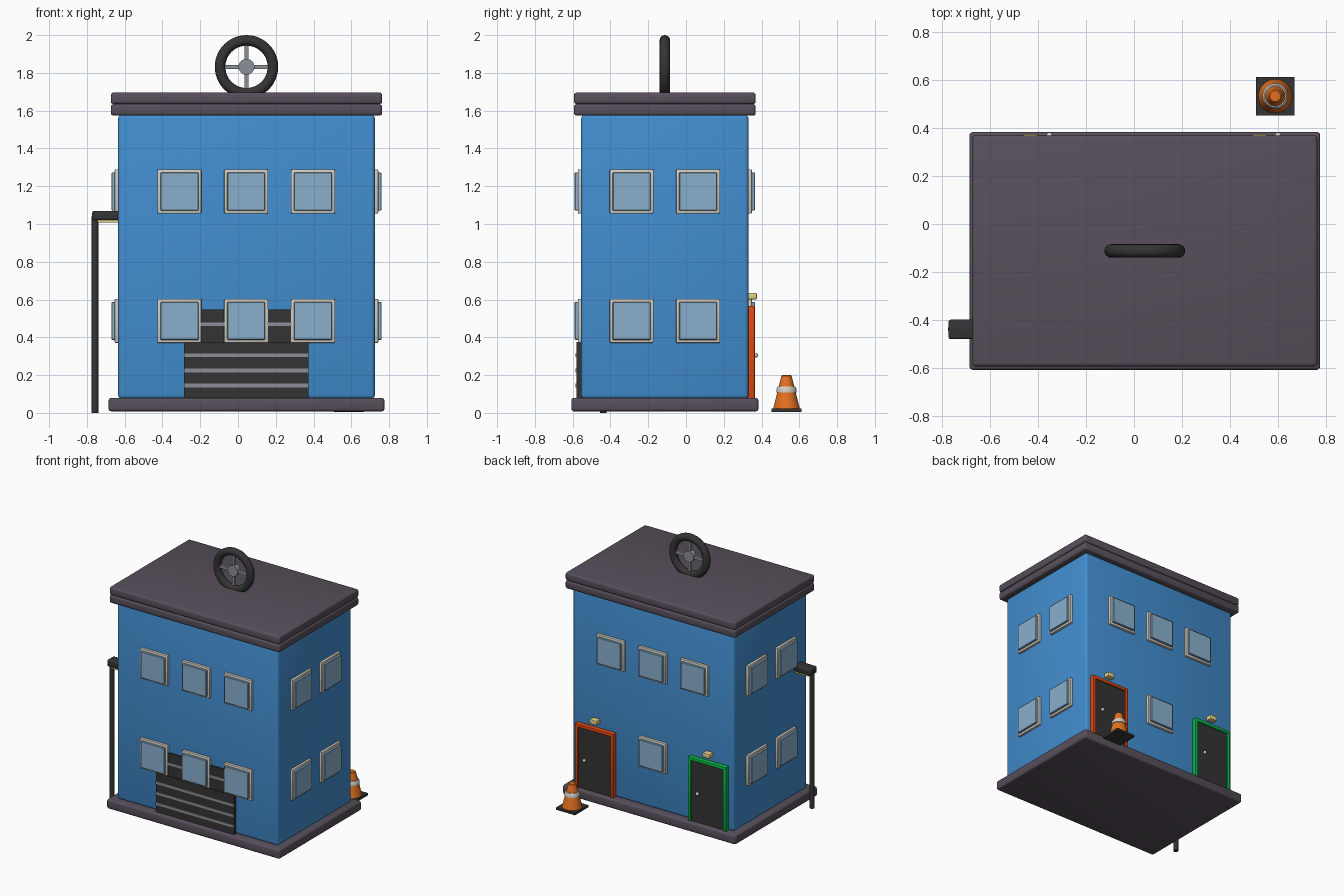
import bpy, bmesh, math
from mathutils import Vector, Matrix

if "Cube" in bpy.data.objects:
    bpy.data.objects.remove(bpy.data.objects["Cube"])


def material(name, r, g, b):
    m = bpy.data.materials.new(name)
    lin = [(c / 255 / 12.92) if c < 11 else ((c / 255 + 0.055) / 1.055) ** 2.4 for c in (r, g, b)]
    m.diffuse_color = (*lin, 1)
    m.use_nodes = True
    m.node_tree.nodes["Principled BSDF"].inputs["Base Color"].default_value = m.diffuse_color
    return m


BLUE = material("wall blue", 66, 142, 208)
SLATE = material("slate purple", 88, 79, 91)
CREAM = material("trim cream", 208, 204, 194)
GLASS = material("window glass", 138, 176, 206)
CHAR = material("charcoal", 52, 52, 52)
STEEL = material("steel grey", 140, 143, 152)
RED = material("door red", 222, 72, 18)
GREEN = material("door green", 10, 178, 72)
YELLOW = material("lamp yellow", 226, 208, 135)
ORANGE = material("cone orange", 228, 112, 32)

CX, CY = 0.045, -0.112           # building centre
HX, HY = 0.68, 0.443             # half size of the walls


def finish(name, bm, mat, matrix=None, smooth=True):
    me = bpy.data.meshes.new(name)
    bm.to_mesh(me)
    bm.free()
    if matrix:
        me.transform(matrix)
    me.materials.append(mat)
    ob = bpy.data.objects.new(name, me)
    bpy.context.collection.objects.link(ob)
    if smooth:
        bpy.ops.object.select_all(action='DESELECT')
        ob.select_set(True)
        bpy.context.view_layer.objects.active = ob
        bpy.ops.object.shade_smooth_by_angle(angle=math.radians(35))
    return ob


def box(name, lo, hi, mat, bevel=0.0, matrix=None, segments=3):
    lo, hi = Vector(lo), Vector(hi)
    bm = bmesh.new()
    bmesh.ops.create_cube(bm, size=1)
    for v in bm.verts:
        v.co = (lo + hi) / 2 + Vector(a * b for a, b in zip(v.co, hi - lo))
    if bevel:
        bmesh.ops.bevel(bm, geom=bm.edges[:], offset=bevel, segments=segments,
                        profile=0.5, affect='EDGES')
    return finish(name, bm, mat, matrix, bool(bevel))


def lathe(name, profile, mat, matrix=None, steps=32):
    """Spin (radius, height) points around z; a closed profile makes a ring."""
    bm = bmesh.new()
    vs = [bm.verts.new((r, 0, z)) for r, z in profile]
    es = [bm.edges.new(p) for p in zip(vs, vs[1:])]
    bmesh.ops.spin(bm, geom=vs + es, axis=(0, 0, 1), cent=(0, 0, 0),
                   angle=math.tau, steps=steps, use_duplicate=False)
    bmesh.ops.remove_doubles(bm, verts=bm.verts[:], dist=1e-5)
    bmesh.ops.recalc_face_normals(bm, faces=bm.faces[:])
    return finish(name, bm, mat, matrix)


def wall_frame(side, along, z):
    """Local x runs along the wall, local -y points out of the wall."""
    turn, origin = {"front": (0, (along, CY - HY, z)),
                    "right": (90, (CX + HX, along, z)),
                    "back": (180, (along, CY + HY, z)),
                    "left": (-90, (CX - HX, along, z))}[side]
    return Matrix.Translation(origin) @ Matrix.Rotation(math.radians(turn), 4, 'Z')


# Building: plinth, walls, two roof slabs
def slab(name, hx, hy, z0, z1, mat, bevel):
    box(name, (CX - hx, CY - hy, z0), (CX + hx, CY + hy, z1), mat, bevel)


slab("plinth", 0.73, 0.495, 0.008, 0.08, SLATE, 0.014)
slab("walls", HX, HY, 0.075, 1.578, BLUE, 0.02)
slab("lower_roof_slab", 0.718, 0.481, 1.574, 1.635, SLATE, 0.014)
slab("upper_roof_slab", 0.718, 0.481, 1.635, 1.696, SLATE, 0.014)


# Windows: raised frame with a thicker glass block
def window(side, along, z):
    m = wall_frame(side, along, z)
    box("window_frame", (-0.117, -0.018, -0.117), (0.117, 0.01, 0.117), CREAM, 0.006, m, 2)
    box("window_glass", (-0.1, -0.034, -0.1), (0.1, 0.01, 0.1), GLASS, 0.003, m, 1)


for z in (1.172, 0.487):
    for x in (-0.31, 0.043, 0.397):
        window("front", x, z)
        if z > 1 or x == 0.043:
            window("back", x, z)
    for y in (-0.288, 0.064):
        window("left", y, z)
        window("right", y, z)

# Rolling shutter: wide lower part, narrow upper part, slat bars
YF = CY - HY
box("shutter_lower", (-0.287, YF - 0.024, 0.08), (0.373, YF + 0.01, 0.376), CHAR)
box("shutter_upper", (-0.207, YF - 0.012, 0.37), (0.298, YF + 0.01, 0.547), CHAR)
for z in (0.145, 0.225, 0.305):
    box("shutter_bar", (-0.287, YF - 0.031, z - 0.01), (0.373, YF - 0.02, z + 0.01), STEEL)
box("shutter_bar_upper", (-0.207, YF - 0.017, 0.459), (0.298, YF - 0.01, 0.479), STEEL)


# Back doors: coloured frame, dark panel, knob and lamp above
def door(x, mat):
    m = wall_frame("back", x, 0)
    for s in (-1, 1):
        a, b = sorted((s * 0.162, s * 0.136))
        box("door_jamb", (a, -0.034, 0.075), (b, 0.01, 0.567), mat, 0.006, m, 2)
    box("door_lintel", (-0.162, -0.034, 0.541), (0.162, 0.01, 0.567), mat, 0.006, m, 2)
    box("door_panel", (-0.14, -0.022, 0.075), (0.14, 0.01, 0.545), CHAR, 0, m)
    bm = bmesh.new()
    bmesh.ops.create_uvsphere(bm, u_segments=16, v_segments=10, radius=0.013)
    finish("door_knob", bm, CREAM, m @ Matrix.Translation((-0.078, -0.038, 0.305)))
    box("door_lamp", (-0.031, -0.044, 0.6), (0.031, 0.005, 0.636), YELLOW, 0.007, m, 2)


door(0.522, RED)
door(-0.43, GREEN)

# Side street lamp: post, arm into the wall, light strip underneath
lathe("lamp_post", [(0, 0), (0.018, 0), (0.018, 1.04), (0, 1.04)], CHAR,
      Matrix.Translation((-0.757, -0.438, 0)), 20)
box("lamp_arm", (-0.772, -0.479, 1.02), (-0.63, -0.398, 1.07), CHAR, 0.01)
box("lamp_light", (-0.745, -0.468, 1.008), (-0.632, -0.409, 1.024), YELLOW)

# Rooftop wheel: tyre, hub and four spokes
upright = Matrix.Translation((CX, CY, 1.832)) @ Matrix.Rotation(math.radians(90), 4, 'X')
ring = [(0.14 + 0.028 * math.cos(i * math.tau / 16), 0.028 * math.sin(i * math.tau / 16))
        for i in range(17)]
lathe("wheel_tyre", ring, CHAR, upright, 48)
lathe("wheel_hub", [(0, -0.018), (0.042, -0.018), (0.042, 0.018), (0, 0.018)], STEEL, upright)
for i in range(4):
    box("wheel_spoke", (0.03, -0.011, -0.01), (0.125, 0.011, 0.01), STEEL, 0,
        upright @ Matrix.Rotation(i * math.pi / 2, 4, 'Z'))

# Traffic cone: square foot, cone and light band
at = Matrix.Translation((0.588, 0.532, 0))
box("cone_foot", (-0.08, -0.08, 0.005), (0.08, 0.08, 0.022), CHAR, 0, at)
lathe("cone_body", [(0, 0.02), (0.071, 0.02), (0.027, 0.196), (0.022, 0.2), (0, 0.2)], ORANGE, at)
lathe("cone_band", [(0.045, 0.106), (0.054, 0.108), (0.054, 0.126), (0.046, 0.14), (0.038, 0.14)],
      CREAM, at)
